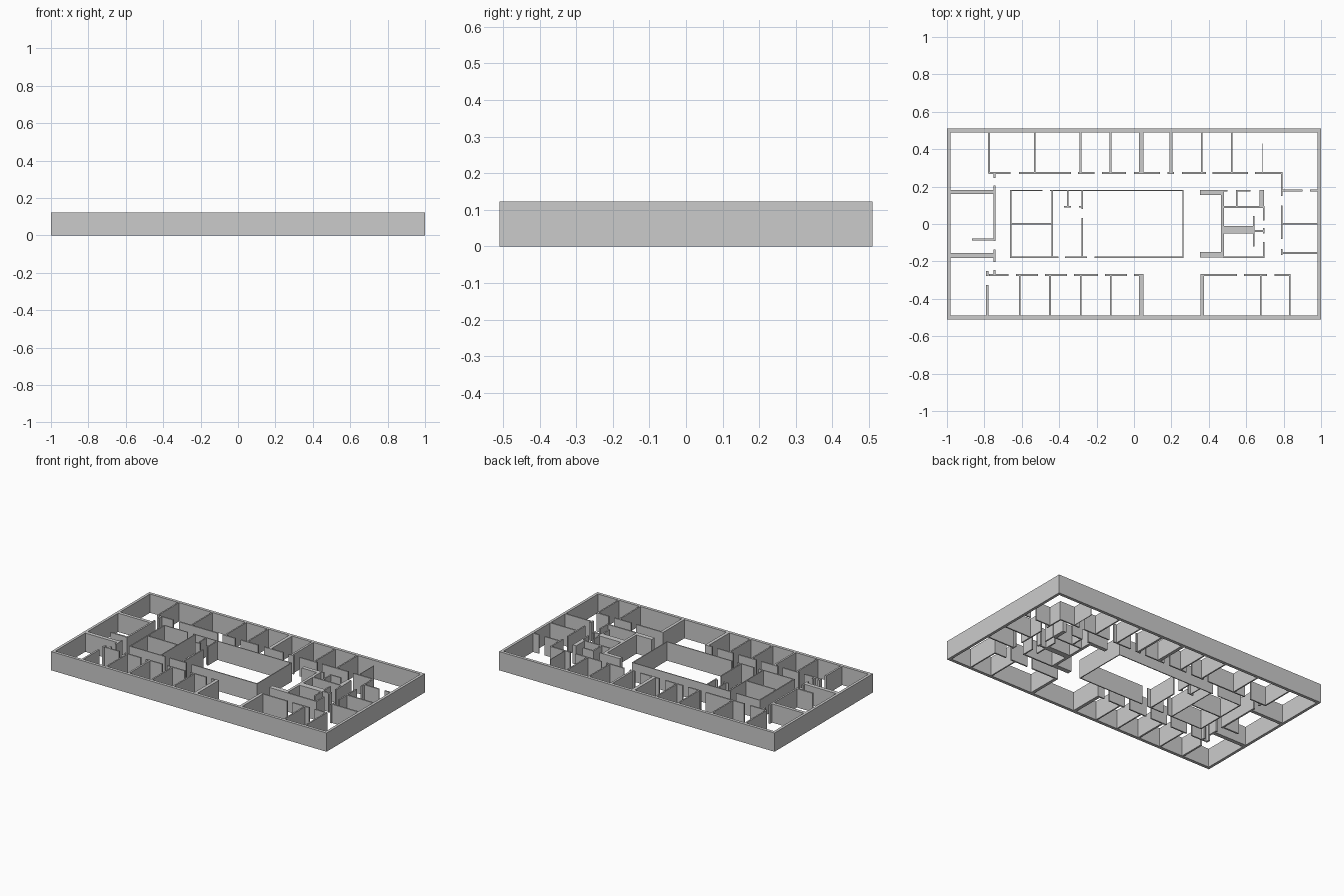
import bpy, bmesh

H = 0.123      # wall height
T = 0.009      # thin partition thickness


def finish(name, bm):
    mesh = bpy.data.meshes.new(name)
    bm.to_mesh(mesh)
    bm.free()
    bpy.context.collection.objects.link(bpy.data.objects.new(name, mesh))


def box(bm, x0, x1, y0, y1):
    base = [bm.verts.new((x, y, 0)) for x, y in ((x0, y0), (x1, y0), (x1, y1), (x0, y1))]
    top = [bm.verts.new((v.co.x, v.co.y, H)) for v in base]
    bm.faces.new(base[::-1])
    bm.faces.new(top)
    for i in range(4):
        j = (i + 1) % 4
        bm.faces.new((base[i], base[j], top[j], top[i]))


def walls(name, rows=(), cols=(), blocks=()):
    """rows: (y, [(x0, x1)...], thickness); cols: (x, [(y0, y1)...], thickness)"""
    bm = bmesh.new()
    for y, spans, t in rows:
        for a, b in spans:
            box(bm, a, b, y - t / 2, y + t / 2)
    for x, spans, t in cols:
        for a, b in spans:
            box(bm, x - t / 2, x + t / 2, a, b)
    for b in blocks:
        box(bm, *b)
    finish(name, bm)


# Outer shell: one closed rectangular ring
def ring(name, ox, oy, ix, iy):
    bm = bmesh.new()
    loops = [[bm.verts.new((sx * x, sy * y, z)) for sx, sy in ((-1, -1), (1, -1), (1, 1), (-1, 1))]
             for x, y, z in ((ox, oy, 0), (ox, oy, H), (ix, iy, H), (ix, iy, 0))]
    for k in range(4):
        p, q = loops[k], loops[(k + 1) % 4]
        for i in range(4):
            j = (i + 1) % 4
            bm.faces.new((p[i], p[j], q[j], q[i]))
    bmesh.ops.recalc_face_normals(bm, faces=bm.faces)
    finish(name, bm)


ring("outer_wall", 1.0, 0.51, 0.982, 0.49)

# Back row of rooms
walls("back_room_walls",
      rows=[(0.273, [(-0.777, -0.66), (-0.615, -0.337), (-0.30, -0.21), (-0.17, -0.043),
                     (0.0, 0.14), (0.18, 0.215), (0.257, 0.385), (0.42, 0.61), (0.647, 0.794)], T)],
      cols=[(x, [(0.273, 0.492)], t) for x, t in
            ((-0.775, T), (-0.531, T), (-0.286, T), (-0.126, T), (0.039, 0.022),
             (0.198, 0.014), (0.362, T), (0.523, T))] + [(0.686, [(0.273, 0.43)], 0.004)])

# Front row of rooms
walls("front_room_walls",
      rows=[(-0.273, [(-0.775, -0.67), (-0.63, -0.513), (-0.476, -0.358), (-0.32, -0.193),
                      (-0.155, -0.037), (0.0, 0.05), (0.355, 0.55), (0.588, 0.71), (0.75, 0.837)], T)],
      cols=[(x, [(-0.492, -0.273)], t) for x, t in
            ((-0.611, T), (-0.449, 0.012), (-0.284, T), (-0.125, T), (0.039, 0.022),
             (0.365, 0.02), (0.678, T), (0.833, T))]
      + [(-0.785, [(-0.278, -0.252), (-0.49, -0.325)], 0.012)])

# Left end rooms
walls("left_room_walls",
      rows=[(0.171, [(-0.985, -0.742)], 0.022), (-0.168, [(-0.985, -0.742)], 0.026),
            (-0.082, [(-0.865, -0.742)], 0.011)],
      cols=[(-0.747, [(0.245, 0.273), (-0.092, 0.205), (-0.203, -0.137), (-0.273, -0.247)], 0.011)])

# Right end rooms
walls("right_room_walls",
      rows=[(0.179, [(0.787, 0.90), (0.94, 0.985)], T), (0.001, [(0.787, 0.985)], T),
            (-0.155, [(0.787, 0.985)], T)],
      cols=[(0.79, [(0.15, 0.275), (-0.08, 0.10), (-0.167, -0.135)], T)])

# Central hall with small rooms
walls("central_hall_walls",
      rows=[(0.18, [(-0.664, -0.49), (-0.45, 0.264)], 0.006),
            (-0.177, [(-0.664, -0.405), (-0.37, -0.25), (-0.21, 0.264)], 0.007),
            (0.002, [(-0.66, -0.437)], 0.008),
            (0.092, [(-0.375, -0.337), (-0.295, -0.275)], T)],
      cols=[(-0.66, [(-0.177, 0.18)], 0.008), (-0.437, [(-0.177, 0.18)], 0.006),
            (0.262, [(-0.177, 0.18)], 0.006), (-0.355, [(0.092, 0.18)], 0.007),
            (-0.277, [(0.08, 0.18), (-0.177, 0.033)], 0.008)])

# Service core
walls("service_core_walls",
      rows=[(0.178, [(0.47, 0.50), (0.545, 0.622)], T), (0.091, [(0.475, 0.697)], T),
            (-0.038, [(0.64, 0.695)], 0.011), (-0.177, [(0.475, 0.697)], T)],
      cols=[(0.473, [(-0.18, 0.182)], 0.018), (0.549, [(0.091, 0.18)], T),
            (0.64, [(-0.12, 0.043)], T),
            (0.693, [(0.02, 0.092), (-0.052, -0.022), (-0.177, -0.097)], T)],
      blocks=[(0.353, 0.475, 0.155, 0.181), (0.353, 0.475, -0.18, -0.149),
              (0.48, 0.64, -0.05, -0.012), (0.67, 0.696, 0.091, 0.182)])
